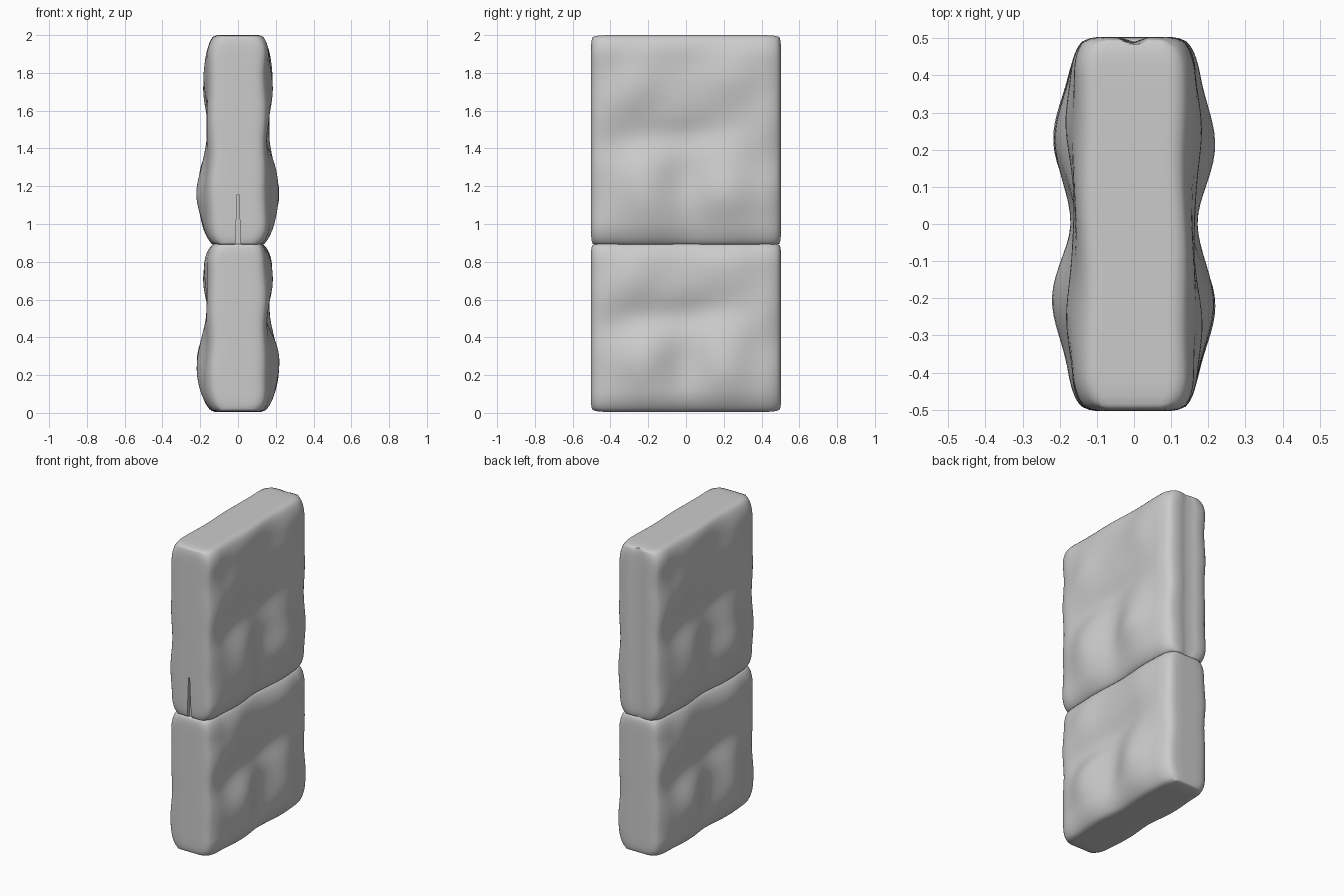
import bpy, bmesh, math

if "Cube" in bpy.data.objects:
    bpy.data.objects.remove(bpy.data.objects["Cube"])

N = 48


def gauss(y, z, cy, cz, sy, sz):
    return math.exp(-((y - cy) / sy) ** 2 - ((z - cz) / sz) ** 2)


def spread(t):
    # cluster grid lines towards the edges, t in -1..1
    return 0.35 * t + 0.65 * math.sin(t * math.pi / 2)


def thickness(y, z, z0, z1, bulge_z, waist_z, side):
    s = y * side  # the two faces are half-turn copies of each other
    t = 0.162
    # belly swellings low on each stone
    t += 0.056 * gauss(y, z, 0.22, bulge_z, 0.15, 0.19)
    t += 0.058 * gauss(y, z, -0.21, bulge_z, 0.15, 0.19)
    # shoulder swellings
    top = (waist_z + z1) / 2
    t += 0.018 * gauss(y, z, 0.27, top, 0.12, 0.15)
    t += 0.018 * gauss(y, z, -0.27, top, 0.12, 0.15)
    # valleys across the waist and between the bellies
    t -= 0.028 * gauss(s, z, -0.05, waist_z + 0.1 * s, 0.3, 0.09)
    t -= 0.010 * gauss(s, z, 0.0, bulge_z, 0.09, 0.3)
    # diagonal chisel waves
    t += 0.006 * math.sin(16 * (z - 0.6 * s)) * math.cos(5 * s + 3 * z)
    # worn rounded edges
    for d, r, drop in ((0.5 - abs(y), 0.1, 0.048),
                       (min(z - z0, z1 - z), 0.12, 0.055)):
        if d < r:
            k = 1 - max(d, 0) / r
            t -= drop * (1 - math.sqrt(max(0, 1 - k * k)))
    return max(t, 0.09)


def stone(name, z0, z1, bulge_z, waist_z, groove):
    bm = bmesh.new()
    sheets = []
    for side in (1, -1):
        rows = []
        for j in range(N + 1):
            v = spread(2 * j / N - 1)
            row = []
            for i in range(N + 1):
                u = spread(2 * i / N - 1)
                y = 0.5 * u
                z = (z0 + z1) / 2 + (z1 - z0) / 2 * v
                x = side * thickness(y, z, z0, z1, bulge_z, waist_z, side)
                # soften the outline corners
                c = 0.010 * (abs(u) * abs(v)) ** 18
                y -= math.copysign(c, y)
                z -= math.copysign(c, v)
                row.append(bm.verts.new((x, y, z)))
            rows.append(row)
        for j in range(N):
            for i in range(N):
                bm.faces.new((rows[j][i], rows[j][i + 1],
                              rows[j + 1][i + 1], rows[j + 1][i]))
        rim = (rows[0][:-1] + [r[-1] for r in rows[:-1]]
               + rows[-1][:0:-1] + [r[0] for r in rows[:0:-1]])
        sheets.append(rim)
    # narrow edge faces joining the two broad faces, slightly crowned
    n = len(sheets[0])
    loops = [sheets[0]]
    for f in (0.8, 0.4, 0, -0.4, -0.8):
        ring = []
        for a, b in zip(*sheets):
            p = a.co.lerp(b.co, (1 - f) / 2)
            if abs(abs(p.y) - 0.5) < 0.015:
                out = 1 if p.y > 0 else -1
                # shallow groove down the back end
                p.y += 0.004 * out - (groove if f == 0 and out > 0 else 0)
            ring.append(bm.verts.new(p))
        loops.append(ring)
    loops.append(sheets[1])
    for p, q in zip(loops, loops[1:]):
        for i in range(n):
            k = (i + 1) % n
            bm.faces.new((p[i], p[k], q[k], q[i]))
    bmesh.ops.recalc_face_normals(bm, faces=bm.faces)
    for f in bm.faces:
        f.smooth = True
    me = bpy.data.meshes.new(name)
    bm.to_mesh(me)
    bm.free()
    ob = bpy.data.objects.new(name, me)
    bpy.context.collection.objects.link(ob)
    return ob


lower = stone("lower_stone", 0.005, 0.90, 0.24, 0.52, 0.0)
upper = stone("upper_stone", 0.885, 2.0, 1.16, 1.47, 0.015)

# tapered crack cutter at the front foot of the upper stone
bm = bmesh.new()
prof = [(-0.016, 0.86), (0.016, 0.86), (0.013, 0.93), (0.004, 1.155),
        (-0.004, 1.155), (-0.013, 0.93)]
face = bm.faces.new([bm.verts.new((x, -0.54, z)) for x, z in prof])
ext = bmesh.ops.extrude_face_region(bm, geom=[face])
for v in ext["geom"]:
    if isinstance(v, bmesh.types.BMVert):
        v.co.y = -0.48
bmesh.ops.recalc_face_normals(bm, faces=bm.faces)
me = bpy.data.meshes.new("crack_cutter")
bm.to_mesh(me)
bm.free()
cutter = bpy.data.objects.new("crack_cutter", me)
bpy.context.collection.objects.link(cutter)
cutter.hide_render = True
cutter.hide_viewport = True
mod = upper.modifiers.new("crack", "BOOLEAN")
mod.operation = "DIFFERENCE"
mod.solver = "EXACT"
mod.object = cutter
